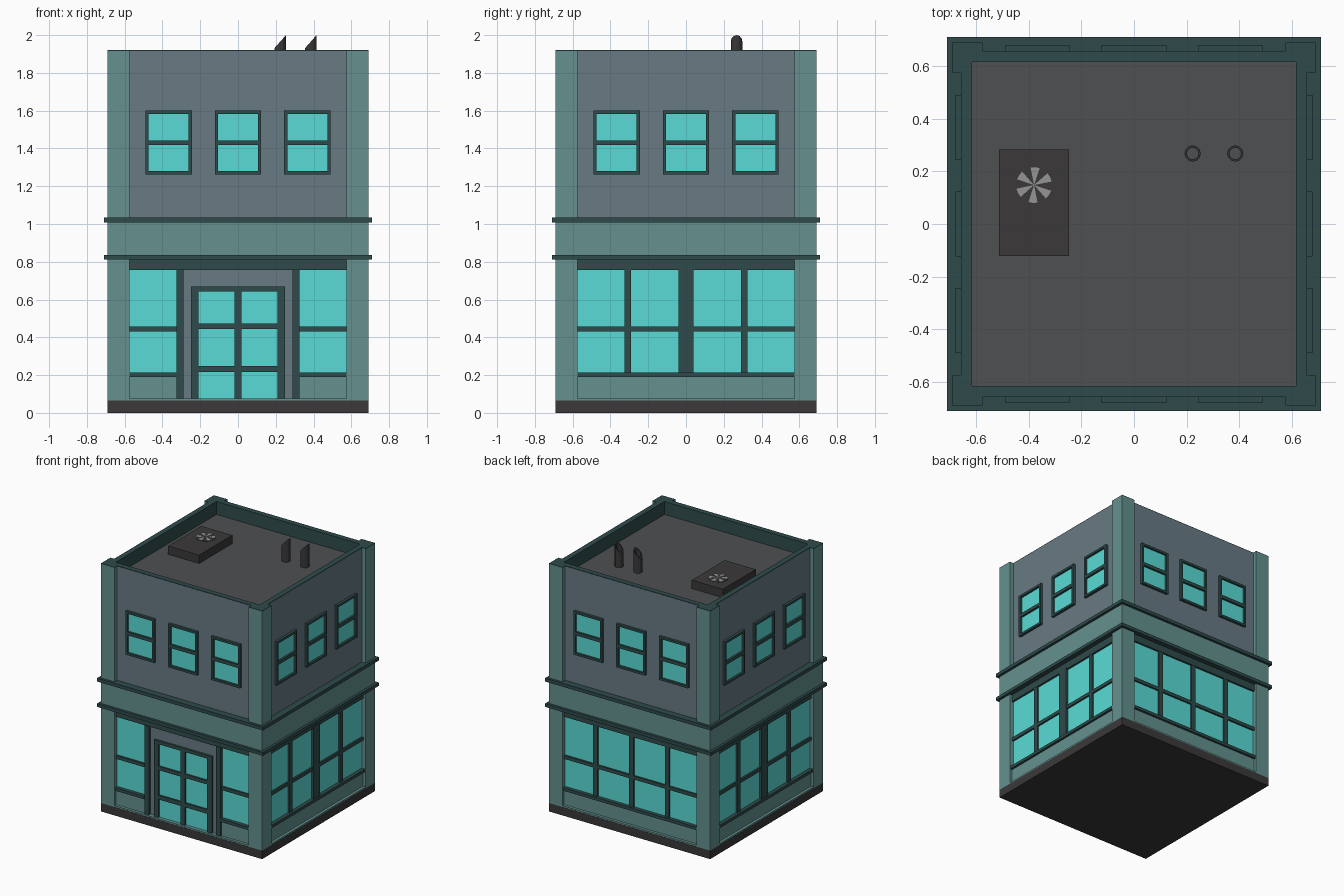
import bpy, bmesh
from math import pi, cos, sin
from mathutils import Matrix, Vector

if "Cube" in bpy.data.objects:
    bpy.data.objects.remove(bpy.data.objects["Cube"])


def material(name, rgb):
    m = bpy.data.materials.new(name)
    m.diffuse_color = (*rgb, 1)
    m.use_nodes = True
    m.node_tree.nodes["Principled BSDF"].inputs["Base Color"].default_value = m.diffuse_color
    return m


TEAL = material("teal", (0.125, 0.285, 0.275))
TRIM = material("dark_teal", (0.029, 0.07, 0.07))
SLATE = material("slate", (0.138, 0.195, 0.23))
GLASS = material("glass", (0.10, 0.71, 0.67))
DARK = material("charcoal", (0.043, 0.04, 0.04))
ROOF = material("roof_grey", (0.074, 0.08, 0.083))
BLADE = material("blade_grey", (0.3, 0.3, 0.3))


def finish(name, bm, mat):
    bmesh.ops.recalc_face_normals(bm, faces=bm.faces)
    me = bpy.data.meshes.new(name)
    bm.to_mesh(me)
    bm.free()
    me.materials.append(mat)
    ob = bpy.data.objects.new(name, me)
    bpy.context.collection.objects.link(ob)
    return ob


def add_box(bm, x0, x1, y0, y1, z0, z1, rot=0):
    m = (Matrix.Rotation(rot, 4, 'Z')
         @ Matrix.Translation(((x0 + x1) / 2, (y0 + y1) / 2, (z0 + z1) / 2))
         @ Matrix.Diagonal((x1 - x0, y1 - y0, z1 - z0, 1)))
    bmesh.ops.create_cube(bm, size=1, matrix=m)


def box(name, mat, *dims):
    bm = bmesh.new()
    add_box(bm, *dims)
    return finish(name, bm, mat)


def slab(name, mat, half, z0, z1):
    return box(name, mat, -half, half, -half, half, z0, z1)


def facade(name, mat, sides, rects, d0, d1):
    """Boxes (u0, u1, z0, z1) on the given sides, from depth d0 out to d1."""
    bm = bmesh.new()
    for k in sides:
        for u0, u1, z0, z1 in rects:
            add_box(bm, u0, u1, -d1, -d0, z0, z1, k * pi / 2)
    return finish(name, bm, mat)


def prism(bm, pts, z0, z1):
    lo = [bm.verts.new((x, y, z0)) for x, y in pts]
    hi = [bm.verts.new((x, y, z1)) for x, y in pts]
    bm.faces.new(lo)
    bm.faces.new(hi)
    for i in range(len(pts)):
        j = (i + 1) % len(pts)
        bm.faces.new((lo[i], lo[j], hi[j], hi[i]))


ALL = range(4)   # 0 front, 1 right, 2 back, 3 left

# Main masses
slab("base", DARK, 0.69, 0, 0.065)
slab("ground_floor_core", TEAL, 0.65, 0.065, 0.82)
slab("band", TEAL, 0.69, 0.835, 1.01)
slab("lower_ledge", TRIM, 0.71, 0.812, 0.837)
slab("upper_ledge", TRIM, 0.71, 1.008, 1.034)
slab("roof", ROOF, 0.63, 1.79, 1.82)
facade("upper_walls", SLATE, ALL, [(-0.62, 0.62, 1.02, 1.915)], 0.637, 0.658)
facade("parapet", TRIM, ALL, [(-0.6575, 0.6575, 1.81, 1.92)], 0.615, 0.6575)

# L-shaped corner pillars with dark caps
L = [(0.575, 0.69), (0.69, 0.69), (0.69, 0.575), (0.62, 0.575), (0.62, 0.62), (0.575, 0.62)]
for name, mat, z0, z1 in (("corner_pillars", TEAL, 0.065, 1.917), ("pillar_caps", TRIM, 1.917, 1.92)):
    bm = bmesh.new()
    for k in ALL:
        r = Matrix.Rotation(k * pi / 2, 2)
        prism(bm, [tuple(r @ Vector(p)) for p in L], z0, z1)
    finish(name, bm, mat)

# Upper windows, three per side
panes, frames = [], []
for c in (-0.367, 0, 0.367):
    panes.append((c - 0.115, c + 0.115, 1.27, 1.59))
    for s in (-1, 1):
        a, b = sorted((c + s * 0.106, c + s * 0.123))
        frames.append((a, b, 1.263, 1.6))
    for z0, z1 in ((1.263, 1.28), (1.417, 1.443), (1.583, 1.6)):
        frames.append((c - 0.106, c + 0.106, z0, z1))
facade("upper_glass", GLASS, ALL, panes, 0.65, 0.662)
facade("upper_window_frames", TRIM, ALL, frames, 0.65, 0.678)

# Ground floor windows
facade("shop_glass", GLASS, (1, 2, 3), [(-0.58, 0.58, 0.2, 0.77)], 0.64, 0.657)
facade("shop_window_bars", TRIM, (1, 2, 3),
       [(-0.575, 0.575, 0.43, 0.457), (-0.325, -0.29, 0.2, 0.77), (0.29, 0.325, 0.2, 0.77)],
       0.64, 0.67)
facade("side_centre_mullions", TRIM, (1, 3), [(-0.04, 0.04, 0.2, 0.77)], 0.64, 0.675)
facade("back_centre_mullion", TRIM, (2,), [(-0.018, 0.018, 0.2, 0.77)], 0.64, 0.67)
facade("shop_sills", TRIM, (1, 2, 3), [(-0.575, 0.575, 0.19, 0.213)], 0.64, 0.685)
facade("window_headers", TRIM, ALL, [(-0.575, 0.575, 0.757, 0.813)], 0.64, 0.672)
facade("lower_panels", TEAL, (1, 2, 3), [(-0.575, 0.575, 0.075, 0.19)], 0.64, 0.668)
facade("threshold", TEAL, ALL, [(-0.575, 0.575, 0.064, 0.075)], 0.64, 0.689)

# Front windows either side of the entrance
W = ((-0.575, -0.325), (0.325, 0.575))
facade("front_glass", GLASS, (0,), [(a, b, 0.2, 0.765) for a, b in W], 0.64, 0.657)
facade("front_window_bars", TRIM, (0,), [(a, b, 0.43, 0.457) for a, b in W], 0.64, 0.67)
facade("front_sills", TRIM, (0,), [(a, b, 0.19, 0.213) for a, b in W], 0.64, 0.685)
facade("front_panels", TEAL, (0,), [(a, b, 0.075, 0.19) for a, b in W], 0.64, 0.668)

# Entrance
facade("entrance_jambs", TRIM, (0,),
       [(-0.326, -0.288, 0.075, 0.76), (0.288, 0.326, 0.075, 0.76)], 0.64, 0.68)
facade("entrance_surround", SLATE, (0,), [(-0.29, 0.29, 0.07, 0.758)], 0.64, 0.658)
facade("door_glass", GLASS, (0,), [(-0.22, 0.22, 0.075, 0.65)], 0.64, 0.662)
facade("door_frame", TRIM, (0,),
       [(-0.248, -0.208, 0.075, 0.668), (0.208, 0.248, 0.075, 0.668),
        (-0.018, 0.018, 0.075, 0.645), (-0.208, 0.208, 0.643, 0.668),
        (-0.208, 0.208, 0.443, 0.472), (-0.208, 0.208, 0.216, 0.248)], 0.64, 0.675)

# Roof cooling unit with fan
box("cooling_unit", DARK, -0.513, -0.247, -0.122, 0.283, 1.815, 1.885)
fx, fy = -0.38, 0.148
bm = bmesh.new()
prism(bm, [(fx + 0.07 * cos(i * pi / 12), fy + 0.07 * sin(i * pi / 12)) for i in range(24)], 1.88, 1.887)
finish("fan_housing", bm, DARK)
bm = bmesh.new()
for i in range(6):
    a = i * pi / 3 + 0.2
    arc = [(fx + 0.068 * cos(a + t), fy + 0.068 * sin(a + t)) for t in (0, 0.26, 0.52)]
    prism(bm, [(fx, fy)] + arc, 1.885, 1.89)
finish("fan_blades", bm, BLADE)

# Hollow vent pipes with slanted tops opening to the left
N = 12
for n, px in enumerate((0.223, 0.385)):
    bm = bmesh.new()
    rings = []
    for r, top in ((0.031, False), (0.031, True), (0.022, True), (0.022, False)):
        ring = []
        for i in range(N):
            x, y = r * cos(2 * pi * i / N), r * sin(2 * pi * i / N)
            z = 1.965 + x * 1.13 if top else 1.815
            ring.append(bm.verts.new((px + x, 0.268 + y, z)))
        rings.append(ring)
    for a, b in zip(rings, rings[1:]):
        for i in range(N):
            j = (i + 1) % N
            bm.faces.new((a[i], a[j], b[j], b[i]))
    bm.faces.new(rings[3])
    finish(f"vent_pipe_{n + 1}", bm, DARK)
